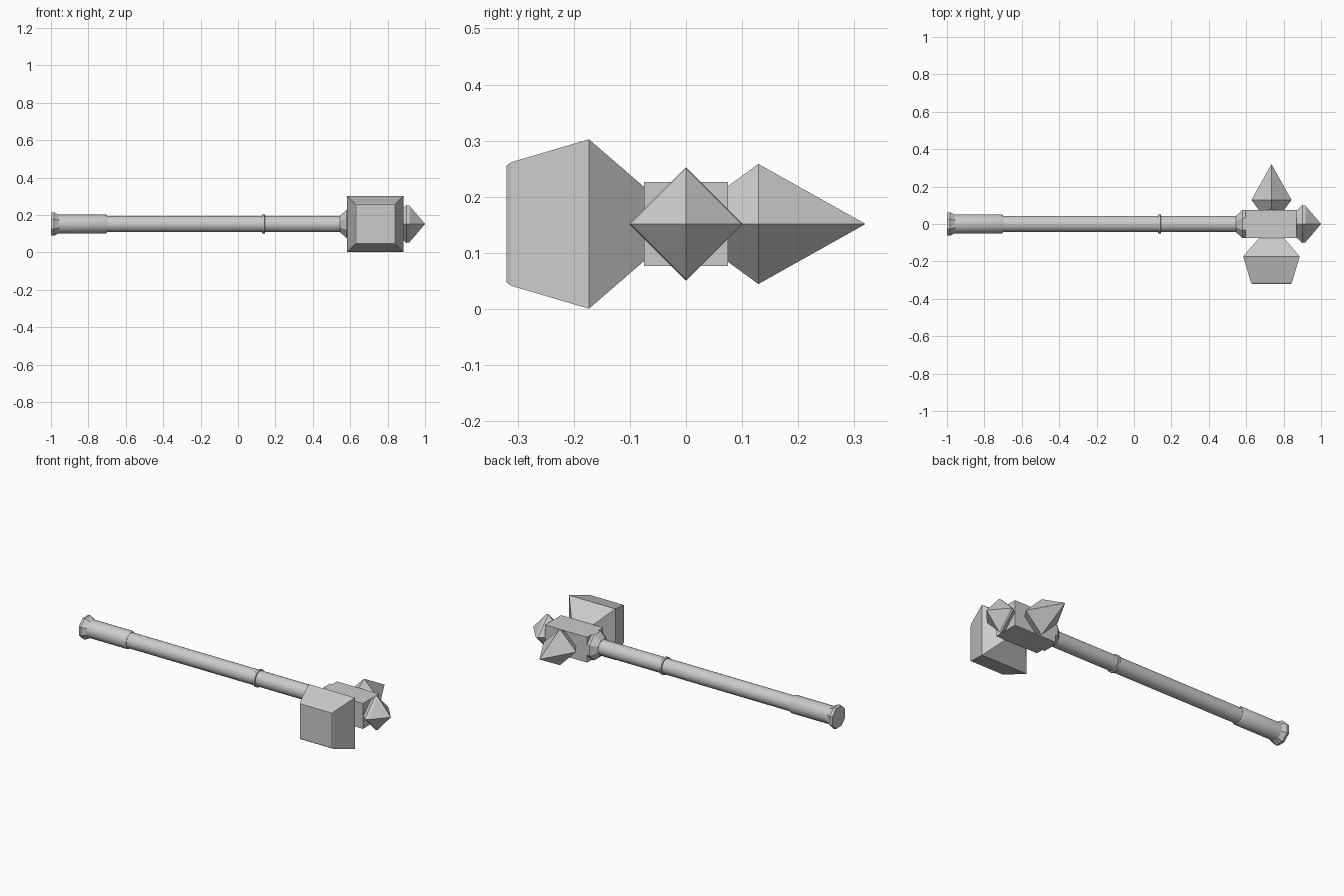
import bpy, bmesh, math
from mathutils import Vector

if "Cube" in bpy.data.objects:
    bpy.data.objects.remove(bpy.data.objects["Cube"])

Z = 0.1515   # height of the weapon's centre line
HX = 0.735   # x centre of the head

steel = bpy.data.materials.new("grey_steel")
steel.diffuse_color = (0.6, 0.6, 0.6, 1)
steel.use_nodes = True
steel.node_tree.nodes["Principled BSDF"].inputs["Base Color"].default_value = steel.diffuse_color


def loft(name, origin, axis, u, v, stations, sides, flat=False, smooth=False):
    """Stack regular rings along an axis; station = (distance, radius); radius 0 is a point.
    flat=True turns flats (not corners) to u/v and treats radius as half width."""
    axis, u, v, origin = Vector(axis), Vector(u), Vector(v), Vector(origin)
    turn = math.pi / sides if flat else 0
    grow = 1 / math.cos(math.pi / sides) if flat else 1
    bm = bmesh.new()
    rings = []
    for d, r in stations:
        c = origin + axis * d
        if r == 0:
            rings.append([bm.verts.new(c)])
            continue
        ring = []
        for i in range(sides):
            a = turn + 2 * math.pi * i / sides
            ring.append(bm.verts.new(c + (u * math.cos(a) + v * math.sin(a)) * r * grow))
        rings.append(ring)
    for a, b in zip(rings, rings[1:]):
        for i in range(sides):
            j = (i + 1) % sides
            if len(b) == 1:
                bm.faces.new((a[i], a[j], b[0]))
            else:
                bm.faces.new((a[i], a[j], b[j], b[i]))
    for ring in (rings[0], rings[-1]):
        if len(ring) > 2:
            bm.faces.new(ring)
    bmesh.ops.recalc_face_normals(bm, faces=bm.faces)
    me = bpy.data.meshes.new(name)
    bm.to_mesh(me)
    bm.free()
    me.materials.append(steel)
    ob = bpy.data.objects.new(name, me)
    bpy.context.collection.objects.link(ob)
    if smooth:
        bpy.ops.object.select_all(action='DESELECT')
        ob.select_set(True)
        bpy.context.view_layer.objects.active = ob
        bpy.ops.object.shade_smooth_by_angle(angle=math.radians(30))
    return ob


X, Y, UP = (1, 0, 0), (0, 1, 0), (0, 0, 1)
shaft_o, head_o = (0, 0, Z), (HX, 0, Z)

# Shaft parts along x
loft("shaft", shaft_o, X, Y, UP, [(-0.72, 0.044), (0.57, 0.044)], 24, smooth=True)
loft("grip", shaft_o, X, Y, UP,
     [(-0.97, 0.051), (-0.71, 0.051), (-0.70, 0.046)], 24, smooth=True)
loft("shaft_ring", shaft_o, X, Y, UP,
     [(0.127, 0.044), (0.129, 0.05), (0.143, 0.05), (0.145, 0.044)], 24, smooth=True)
loft("pommel", shaft_o, X, Y, UP,
     [(-1.0, 0.06), (-0.985, 0.063), (-0.955, 0.048)], 8, flat=True)
loft("head_collar", shaft_o, X, Y, UP,
     [(0.545, 0.044), (0.58, 0.075), (0.597, 0.075)], 8, flat=True)

# Head block
loft("head_block", shaft_o, X, Y, UP, [(0.595, 0.075), (0.87, 0.075)], 4, flat=True)

# Striking face towards the front
loft("hammer_face", head_o, (0, -1, 0), X, UP,
     [(0.07, 0.062), (0.173, 0.151), (0.312, 0.11), (0.32, 0.104)], 4, flat=True)

# Diamond spikes at the back and at the tip
loft("back_spike", head_o, Y, X, UP, [(0.07, 0.064), (0.129, 0.107), (0.32, 0)], 4)
loft("tip_spike", shaft_o, X, Y, UP,
     [(0.865, 0.066), (0.90, 0.101), (0.916, 0.098), (1.0, 0)], 4)
